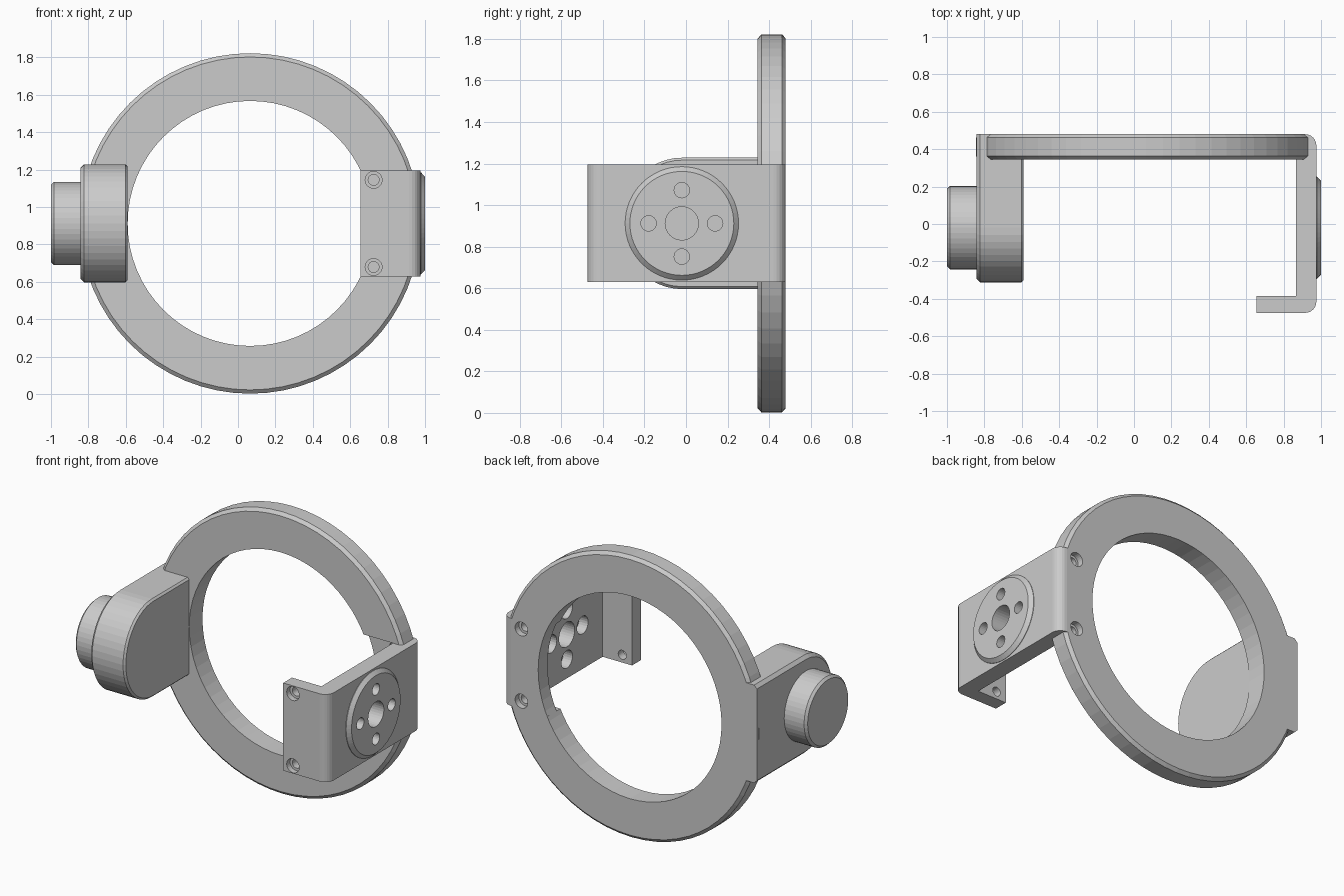
import bpy, bmesh
from math import sin, cos, pi, sqrt

if "Cube" in bpy.data.objects:
    bpy.data.objects.remove(bpy.data.objects["Cube"])

CZ = 0.912      # height of the ring centre and pivot axis
CX = 0.065      # ring centre in x
PY = -0.02      # pivot axis in y


def loft(name, sections):
    """Skin closed loops of equal length and cap both ends."""
    bm = bmesh.new()
    loops = [[bm.verts.new(p) for p in s] for s in sections]
    n = len(loops[0])
    for a, b in zip(loops, loops[1:]):
        for i in range(n):
            j = (i + 1) % n
            bm.faces.new((a[i], a[j], b[j], b[i]))
    bm.faces.new(loops[0])
    bm.faces.new(loops[-1])
    bmesh.ops.recalc_face_normals(bm, faces=bm.faces)
    me = bpy.data.meshes.new(name)
    bm.to_mesh(me)
    bm.free()
    ob = bpy.data.objects.new(name, me)
    bpy.context.collection.objects.link(ob)
    return ob


def turned(name, axis, a, b, profile, n=64):
    """Turned part along x (centre y, z) or y (centre x, z); profile = (position, radius)."""
    secs = []
    for p, r in profile:
        pts = []
        for i in range(n):
            t = 2 * pi * i / n
            u, v = a + r * cos(t), b + r * sin(t)
            pts.append((p, u, v) if axis == 'x' else (u, p, v))
        secs.append(pts)
    return loft(name, secs)


def box(name, x0, x1, y0, y1, z0, z1):
    return loft(name, [[(x0, y0, z), (x1, y0, z), (x1, y1, z), (x0, y1, z)] for z in (z0, z1)])


def cut(ob, cutter, keep=False):
    """Subtract cutter from ob and bake the result."""
    m = ob.modifiers.new('cut', 'BOOLEAN')
    m.operation, m.solver, m.object = 'DIFFERENCE', 'EXACT', cutter
    dg = bpy.context.evaluated_depsgraph_get()
    me = bpy.data.meshes.new_from_object(ob.evaluated_get(dg))
    ob.modifiers.clear()
    ob.data = me
    if not keep:
        bpy.data.objects.remove(cutter)


# Side arm: rounded block with chamfered end faces
def arm_section(x, d):
    ry, rz = 0.293 - d, 0.316 - d
    arc = [(x, PY - ry * sin(pi * i / 24), CZ + rz * cos(pi * i / 24)) for i in range(25)]
    return arc + [(x, 0.48, CZ - rz), (x, 0.48, CZ + rz)]


arm = loft('side_arm', [arm_section(x, d) for x, d in
                        ((-0.843, 0.02), (-0.823, 0), (-0.602, 0), (-0.59, 0.012))])

# Round cap on the outside of the arm
turned('pivot_cap', 'x', PY, CZ, [(-0.843, 0.222), (-0.985, 0.222), (-1.0, 0.207)], 48)

# Large ring with chamfered rim, opened for the arm and the bracket
ring = turned('ring', 'y', CX, CZ, [(0.345, 0.89), (0.363, 0.91), (0.462, 0.91), (0.48, 0.89)])
cut(ring, turned('bore', 'y', CX, CZ, [(0.3, 0.655), (0.55, 0.655)]))
cut(ring, box('gap', 0.5, 1.1, 0.3, 0.55, CZ - 0.283, CZ + 0.283))
cut(ring, arm, keep=True)

# C-shaped bracket with rounded outer corners
R = 0.06
outline = [(0.655, 0.48), (0.655, 0.385), (0.865, 0.385), (0.865, -0.385),
           (0.655, -0.385), (0.655, -0.475)]
outline += [(0.975 - R + R * sin(pi * i / 12), -0.475 + R - R * cos(pi * i / 12)) for i in range(7)]
outline += [(0.975 - R + R * cos(pi * i / 12), 0.48 - R + R * sin(pi * i / 12)) for i in range(7)]
bracket = loft('bracket', [[(x, y, CZ + s * 0.283) for x, y in outline] for s in (-1, 1)])
cut(bracket, turned('bore', 'y', CX, CZ, [(0.3, 0.655), (0.55, 0.655)]))

# Counterbored screw holes in both flanges
for s in (-1, 1):
    z = CZ + s * 0.233
    for x, f in ((0.725, -1), (0.84, 1)):
        cut(bracket, turned('screw', 'y', x, z, [
            (f * 0.52, 0.045), (f * 0.44, 0.045), (f * 0.44, 0.029), (f * 0.34, 0.029)], 24))

# Round boss on the bracket
boss = turned('pivot_boss', 'x', PY, CZ, [(0.975, 0.273), (0.978, 0.273), (1.0, 0.25)])

# Centre hole and four screw holes through boss and bracket
cut(bracket, turned('axle', 'x', PY, CZ, [(0.8, 0.08), (1.05, 0.08)], 32))
cut(boss, turned('axle', 'x', PY, CZ, [(0.8, 0.08), (1.05, 0.08)], 32))
for k in range(4):
    y, z = PY + 0.16 * cos(k * pi / 2), CZ + 0.16 * sin(k * pi / 2)
    prof = [(0.8, 0.057), (0.93, 0.057), (0.93, 0.037), (1.05, 0.037)]
    for part in (bracket, boss):
        cut(part, turned('bolt', 'x', y, z, prof, 24))
